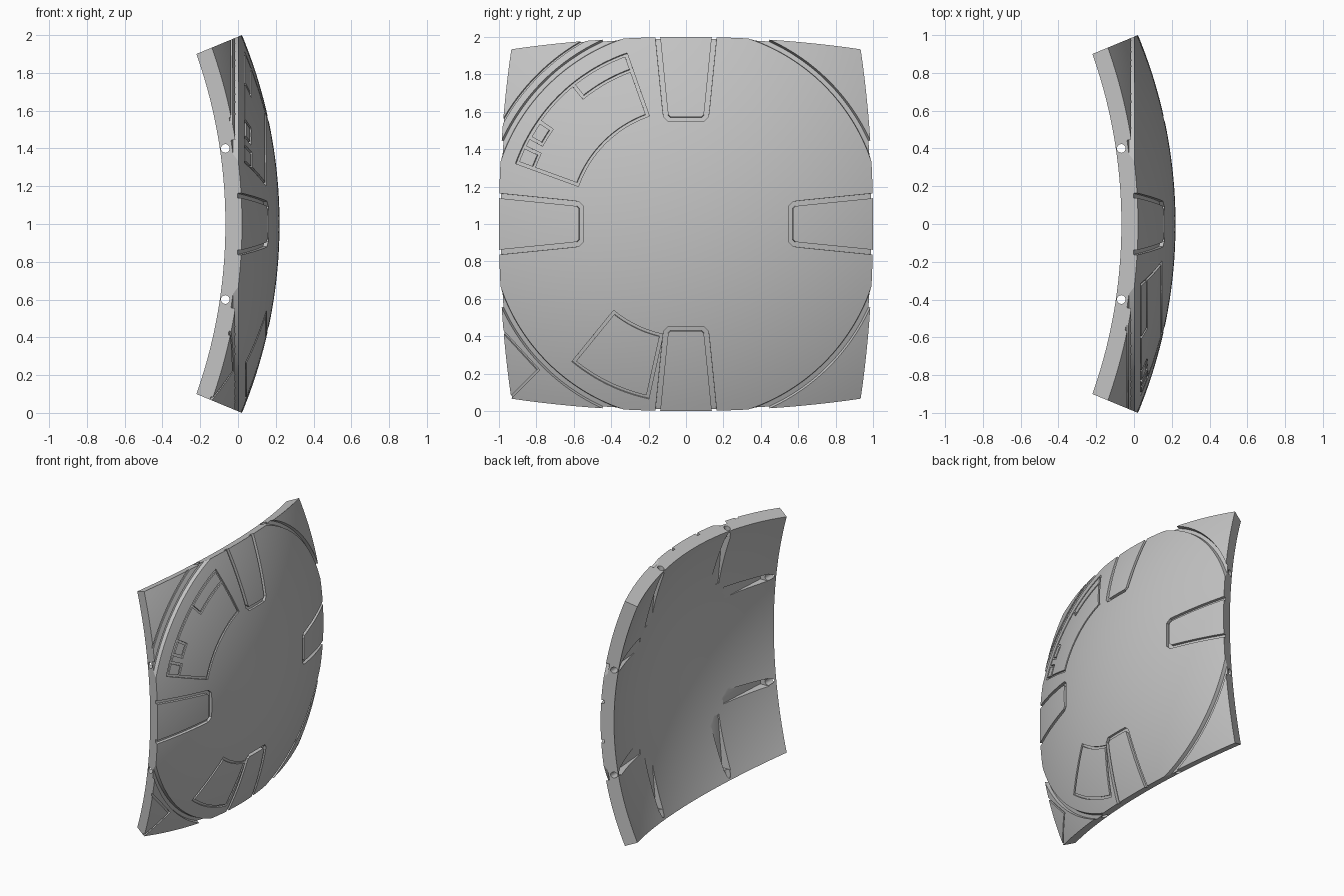
import bpy, bmesh
from math import sin, cos, tan, pi, radians, sqrt, ceil
from mathutils import Vector, Matrix

if "Cube" in bpy.data.objects:
    bpy.data.objects.remove(bpy.data.objects["Cube"], do_unlink=True)

HALF = radians(22.5)          # half angle of the tile seen from the sphere centre
R = 1 / sin(HALF)             # outer radius
THICK = 0.095
CENTRE = Vector((0.22 - R, 0, 1))
GRID = 56

grey = bpy.data.materials.new("plain_grey")
grey.use_nodes = True
grey.diffuse_color = (0.55, 0.55, 0.55, 1)
grey.node_tree.nodes["Principled BSDF"].inputs["Base Color"].default_value = (0.55, 0.55, 0.55, 1)


def make_object(name, bm):
    bmesh.ops.recalc_face_normals(bm, faces=bm.faces[:])
    mesh = bpy.data.meshes.new(name)
    bm.to_mesh(mesh)
    bm.free()
    obj = bpy.data.objects.new(name, mesh)
    bpy.context.collection.objects.link(obj)
    return obj


# Curved square shell, bounded by four planes through the sphere centre
def build_shell():
    bm = bmesh.new()
    angles = [HALF * (2 * i / GRID - 1) for i in range(GRID + 1)]
    outer, inner = [[[bm.verts.new(CENTRE + Vector((1, tan(a), tan(b))).normalized() * r)
                      for b in angles] for a in angles] for r in (R, R - THICK)]
    for i in range(GRID):
        for j in range(GRID):
            for s in (outer, inner):
                bm.faces.new((s[i][j], s[i + 1][j], s[i + 1][j + 1], s[i][j + 1]))
        for e in (0, GRID):
            bm.faces.new((outer[i][e], outer[i + 1][e], inner[i + 1][e], inner[i][e]))
            bm.faces.new((outer[e][i], outer[e][i + 1], inner[e][i + 1], inner[e][i]))
    return make_object("curved_shell_panel", bm)


shell = build_shell()
shell.data.materials.append(grey)


# Cut a shape out of the shell, keeping the shell whole if the cut fails
def cut(cutter):
    cutter.hide_render = True
    before = shell.data.copy()
    mod = shell.modifiers.new("cut", 'BOOLEAN')
    mod.operation = 'DIFFERENCE'
    mod.solver = 'EXACT'
    mod.object = cutter
    bpy.context.view_layer.objects.active = shell
    bpy.ops.object.modifier_apply(modifier=mod.name)
    if len(shell.data.polygons) < 0.8 * len(before.polygons):
        shell.data = before
    bpy.data.objects.remove(cutter, do_unlink=True)


# Flat outlines, drawn around the middle of the panel
def polar(r, deg):
    return (r * cos(radians(deg)), r * sin(radians(deg)))


def arc(r, a, b, centre=(0, 0)):
    n = max(2, ceil(abs(radians(b - a)) * r / 0.025))
    pts = [polar(r, a + (b - a) * i / n) for i in range(n + 1)]
    return [(p[0] + centre[0], p[1] + centre[1]) for p in pts]


def sector(r0, r1, a, b):
    return arc(r0, a, b) + arc(r1, b, a)


def resample(path, closed):
    pts = [Vector(p) for p in path]
    ends = pts[1:] + (pts[:1] if closed else [])
    out = []
    for p, q in zip(pts, ends):
        n = max(1, ceil((q - p).length / 0.05))
        if (q - p).length > 1e-4:
            out += [p.lerp(q, i / n) for i in range(n)]
    return out if closed else out + [pts[-1]]


def on_sphere(p, radius):
    d = Vector((sqrt(R * R - p.length_squared), p.x, p.y)).normalized()
    return CENTRE + d * radius


# Groove swept along an outline on the dome
def groove(path, width=0.016, depth=0.012, closed=True, flare=0):
    pts = resample(path, closed)
    n = len(pts)
    bm = bmesh.new()
    rings = []
    for i, p in enumerate(pts):
        prev = pts[i - 1] if closed or i > 0 else p
        nxt = pts[(i + 1) % n] if closed or i < n - 1 else p
        d0, d1 = (p - prev), (nxt - p)
        d0 = d0.normalized() if d0.length else d1.normalized()
        d1 = d1.normalized() if d1.length else d0
        n0, n1 = Vector((-d0.y, d0.x)), Vector((-d1.y, d1.x))
        side = (n0 + n1).normalized()
        side = side / max(0.5, side.dot(n1)) * width / 2
        top = R + depth
        wide = side * (1 + 4 * flare / width)
        corners = [on_sphere(p + side, R - depth), on_sphere(p - side, R - depth),
                   on_sphere(p - side, top), on_sphere(p + wide, top)]
        rings.append([bm.verts.new(c) for c in corners])
    for i in range(n if closed else n - 1):
        a, b = rings[i], rings[(i + 1) % n]
        for k in range(4):
            m = (k + 1) % 4
            bm.faces.new((a[k], a[m], b[m], b[k]))
    if not closed:
        bm.faces.new(rings[0])
        bm.faces.new(rings[-1])
    cut(make_object("groove_cutter", bm))


# Round disc edge with a bevelled step
groove(arc(1.07, 0, 359), width=0.024, depth=0.025, flare=0.012)

# Four tapered hatches, one per side
hatch = [(0.157, 1.06), (0.113, 0.62), (0.108, 0.58), (0.088, 0.56)]
hatch += [(-x, y) for x, y in reversed(hatch)]
for k in range(4):
    turn = Matrix.Rotation(k * pi / 2, 2)
    groove([turn @ Vector(p) for p in hatch], 0.026, 0.022, closed=False)

# Upper access panel with its small lids
groove(sector(0.617, 0.96, 109.5, 160))
groove(arc(0.873, 109.5, 129) + [polar(0.96, 129)], closed=False)
groove(sector(0.88, 0.955, 145, 151))
groove([polar(0.96, 154.5), polar(0.87, 154.5), polar(0.87, 160)], closed=False)

# Lower access panel
groove(sector(0.61, 0.948, 230.8, 257.5))

# Large stepped panel with a notched straight edge
big = arc(0.497, -90, 17) + [(0.96, 0.22), (0.93, 0.32), (0.885, 0.305), (0.795, 0.495), (0.84, 0.53)]
big += arc(0.992, 32.5, 78) + [(0.147, 0.48)] + arc(0.505, 73, 90)
big += [(0, 0.33), (0.023, 0.31), (0.023, 0.22), (0, 0.2)]
big += arc(0.045, 90, -90, (0, -0.2))
groove(big)

# Corner details
groove(arc(1.122, 114, 156), 0.012, closed=False)
groove([(-1.02, -0.53), (-0.79, -0.78), (-0.99, -0.98)], 0.012, closed=False)

# Tapered pockets on the inside and pin holes through the edges
pockets, holes = bmesh.new(), bmesh.new()
for k in range(4):
    turn = Matrix.Translation((0, 0, 1)) @ Matrix.Rotation(k * pi / 2, 4, 'X')
    for t in (-0.4, 0.4):
        ends = []
        for u, floor, half in ((0.89, -0.005, 0.028), (0.5, 0.042, 0.045)):
            ends.append([pockets.verts.new(turn @ Vector((x, u, t + s * half)))
                         for x, s in ((-0.3, -1), (floor, -1), (floor, 1), (-0.3, 1))])
        a, b = ends
        pockets.faces.new(a)
        pockets.faces.new(b)
        for i in range(4):
            j = (i + 1) % 4
            pockets.faces.new((a[i], a[j], b[j], b[i]))
        place = turn @ Matrix.Translation((-0.067, 0.95, t)) @ Matrix.Rotation(pi / 2, 4, 'X')
        bmesh.ops.create_cone(holes, cap_ends=True, segments=20, radius1=0.023,
                              radius2=0.023, depth=0.2, matrix=place)
cut(make_object("pocket_cutter", pockets))
cut(make_object("hole_cutter", holes))

# Smooth dome, crisp groove edges
bpy.ops.object.select_all(action='DESELECT')
shell.select_set(True)
bpy.context.view_layer.objects.active = shell
bpy.ops.object.shade_smooth_by_angle(angle=radians(25))
